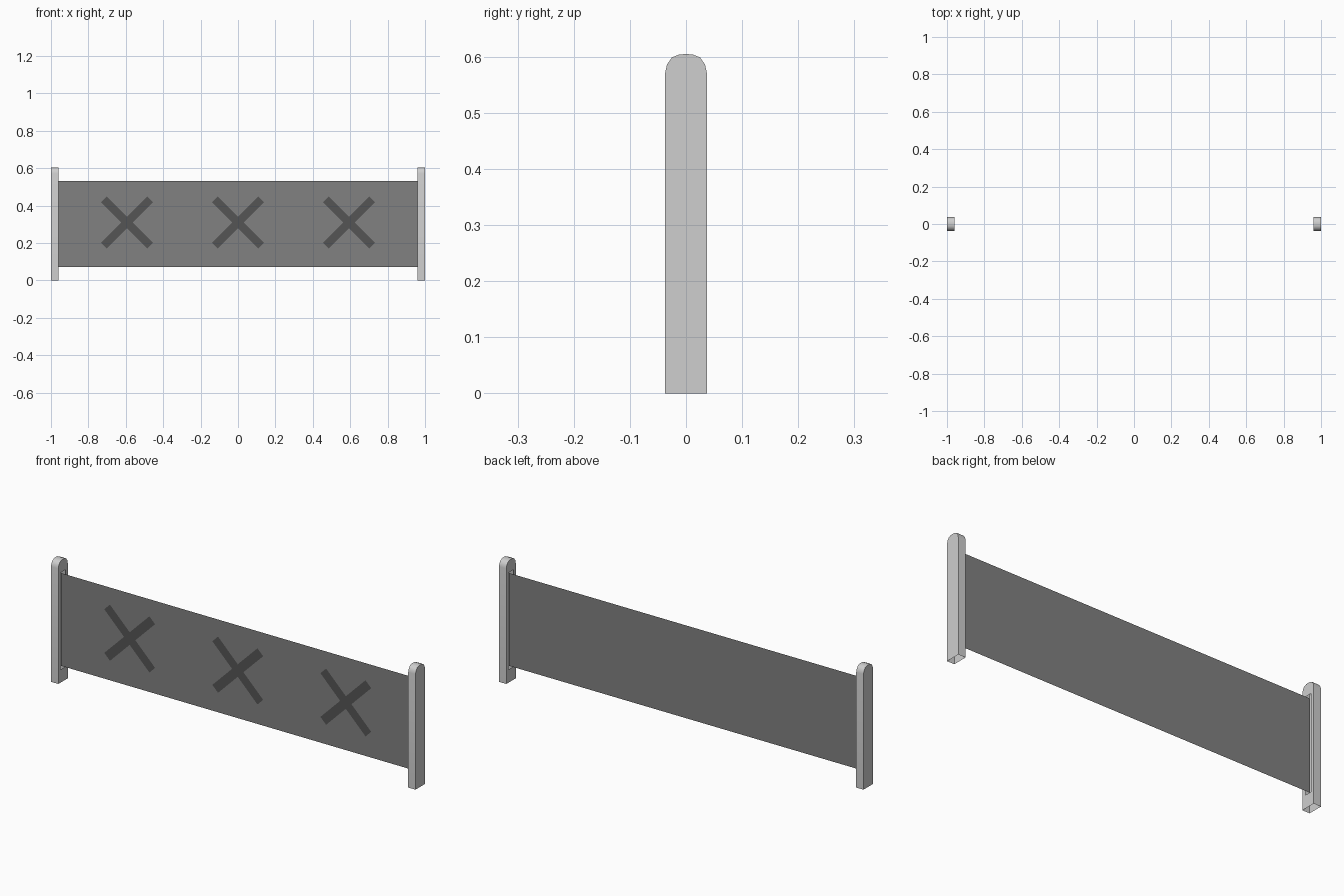
import bpy, bmesh
from math import radians
from mathutils import Matrix

cube = bpy.data.objects.get("Cube")
if cube:
    bpy.data.objects.remove(cube)


def material(name, value):
    mat = bpy.data.materials.new(name)
    mat.use_nodes = True
    colour = (value, value, value, 1)
    mat.diffuse_color = colour
    mat.node_tree.nodes["Principled BSDF"].inputs["Base Color"].default_value = colour
    return mat


light_grey = material("light grey", 0.62)
mid_grey = material("mid grey", 0.22)
dark_grey = material("dark grey", 0.09)


def add_object(name, bm, mat):
    mesh = bpy.data.meshes.new(name)
    bm.to_mesh(mesh)
    bm.free()
    mesh.materials.append(mat)
    obj = bpy.data.objects.new(name, mesh)
    bpy.context.collection.objects.link(obj)
    return obj


def sheet(bm, points, y):
    """Upright flat face whose normal points to the front."""
    return bm.faces.new([bm.verts.new((x, y, z)) for x, z in points])


# Rounded top of a post, one half as (y, z)
HALF = [(0.037, 0.0), (0.037, 0.572), (0.034, 0.586), (0.025, 0.599), (0.012, 0.604)]
OUTLINE = HALF + [(0, 0.605)] + [(-y, z) for y, z in reversed(HALF)]
SLOT = [(0.018, 0.065), (0.018, 0.545), (-0.018, 0.545), (-0.018, 0.065)]
INNER, OUTER = 0.96, 1.0


def add_post(name, side):
    """Hollow post, open below, with a slot in its inner face."""
    bm = bmesh.new()
    outer = [bm.verts.new((side * OUTER, y, z)) for y, z in OUTLINE]
    inner = [bm.verts.new((side * INNER, y, z)) for y, z in OUTLINE]
    slot = [bm.verts.new((side * INNER, y, z)) for y, z in SLOT]
    bm.faces.new(outer)
    for i in range(len(outer) - 1):
        bm.faces.new((outer[i], outer[i + 1], inner[i + 1], inner[i]))
    # Inner face around the slot
    bm.faces.new((inner[0], inner[1], slot[1], slot[0]))
    bm.faces.new(inner[1:-1] + [slot[2], slot[1]])
    bm.faces.new((inner[-2], inner[-1], slot[3], slot[2]))
    bm.faces.new((inner[-1], inner[0], slot[0], slot[3]))
    bmesh.ops.recalc_face_normals(bm, faces=bm.faces)
    obj = add_object(name, bm, light_grey)
    bpy.ops.object.select_all(action="DESELECT")
    obj.select_set(True)
    bpy.context.view_layer.objects.active = obj
    bpy.ops.object.shade_smooth_by_angle(angle=radians(40))


add_post("left_post", 1)
add_post("right_post", -1)

# Thin banner stretched between the posts
bm = bmesh.new()
sheet(bm, [(-0.97, 0.073), (0.97, 0.073), (0.97, 0.533), (-0.97, 0.533)], 0)
add_object("banner", bm, mid_grey)

# Crosses on the front: one outline of a plus sign, turned by an eighth
ARM, HALF_WIDTH = 0.175, 0.022
for name, x in (("right_cross", -0.593), ("middle_cross", 0), ("left_cross", 0.593)):
    bm = bmesh.new()
    points = []
    for k in range(4):
        turn = Matrix.Rotation(radians(90 * k + 45), 2)
        for p in ((ARM, -HALF_WIDTH), (ARM, HALF_WIDTH), (HALF_WIDTH, HALF_WIDTH)):
            px, pz = turn @ Matrix.Translation((p[0], p[1], 0)).translation.to_2d()
            points.append((x + px, 0.31 + pz))
    sheet(bm, points, -0.002)
    add_object(name, bm, dark_grey)
